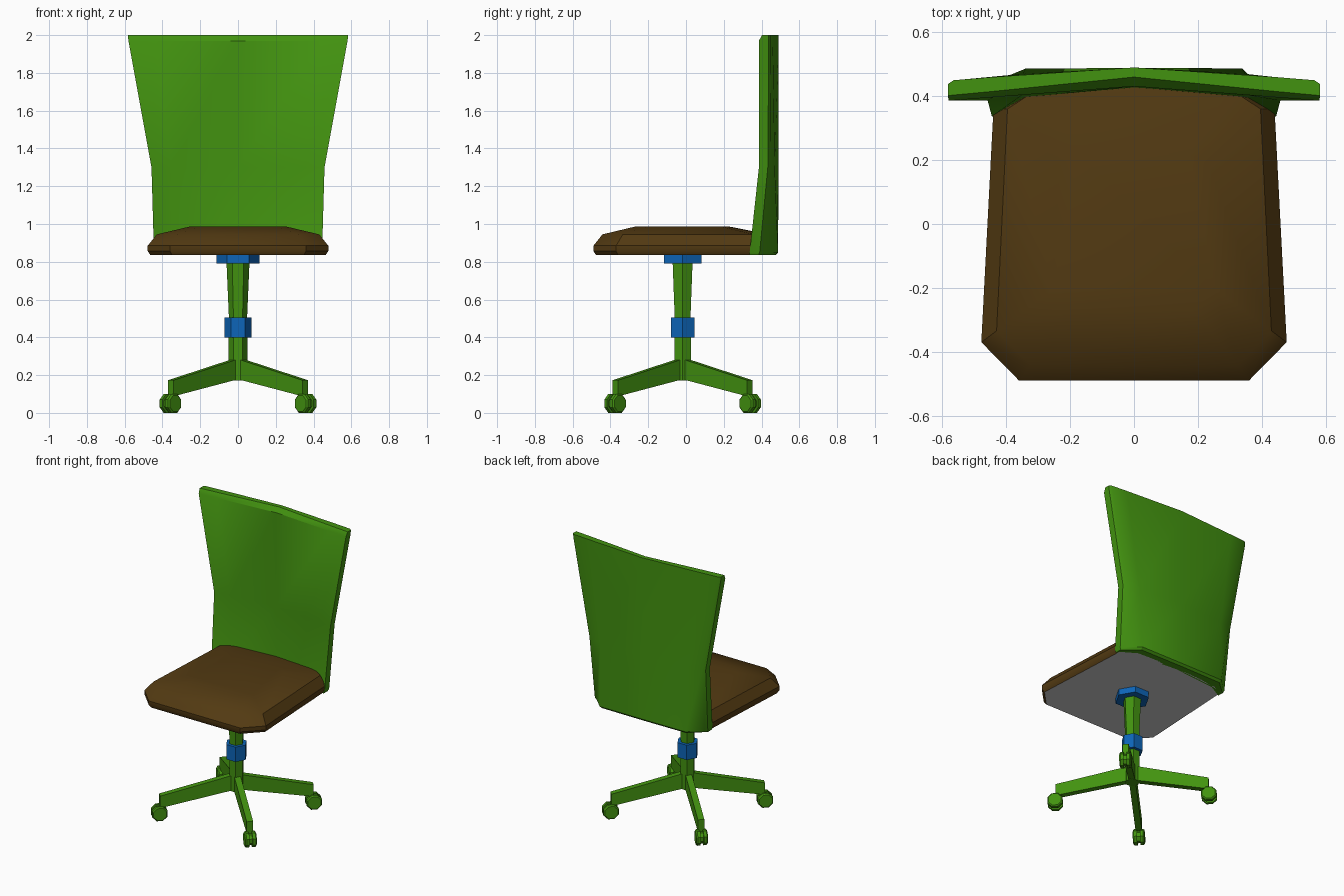
import bpy, math
from mathutils import Matrix, Vector

if "Cube" in bpy.data.objects:
    bpy.data.objects.remove(bpy.data.objects["Cube"])

CY = -0.018  # column axis offset in y


def material(name, rgb):
    m = bpy.data.materials.new(name)
    m.diffuse_color = (*rgb, 1)
    m.use_nodes = True
    m.node_tree.nodes["Principled BSDF"].inputs["Base Color"].default_value = m.diffuse_color
    return m


GREEN = material("green", (0.055, 0.29, 0.005))
BROWN = material("brown", (0.085, 0.042, 0.006))
BLUE = material("blue", (0.004, 0.13, 0.48))


def loft(name, rings, mat=None, matrix=None, smooth=None, cap_start=True):
    """Skin a list of equal-length rings and cap the ends."""
    n = len(rings[0])
    verts = [Vector(p) for r in rings for p in r]
    if matrix:
        verts = [matrix @ v for v in verts]
    faces = [(k * n + i, k * n + (i + 1) % n, (k + 1) * n + (i + 1) % n, (k + 1) * n + i)
             for k in range(len(rings) - 1) for i in range(n)]
    if cap_start:
        faces.append(tuple(reversed(range(n))))
    faces.append(tuple(range((len(rings) - 1) * n, len(rings) * n)))
    me = bpy.data.meshes.new(name)
    me.from_pydata(verts, [], faces)
    if smooth:
        me.polygons.foreach_set("use_smooth", [True] * len(me.polygons))
        me.set_sharp_from_angle(angle=math.radians(smooth))
    if mat:
        me.materials.append(mat)
    ob = bpy.data.objects.new(name, me)
    bpy.context.collection.objects.link(ob)
    return ob


def ngon(r, z, n=6, turn=0.0):
    return [(r * math.cos(turn + math.tau * i / n), r * math.sin(turn + math.tau * i / n), z)
            for i in range(n)]


# Seat: cushion rings follow one outline, the rear stays tucked in the backrest
half = [(0.36, -0.49), (0.478, -0.37), (0.44, 0.36), (0.33, 0.425), (0, 0.44)]
outline = half + [(-x, y) for x, y in reversed(half[:-1])]


def seat_ring(z, s):
    return [(x * s, -0.015 + (y + 0.015) * (s if y < 0 or s < 0.6 else 1), z) for x, y in outline]


levels = [(0.835, 0.97), (0.857, 1), (0.885, 1), (0.945, 0.9), (0.987, 0.53)]
loft("seat", [seat_ring(z, s) for z, s in levels], BROWN, smooth=35, cap_start=False)

# Grey underside of the seat
me = bpy.data.meshes.new("seat_underside")
me.from_pydata(seat_ring(0.835, 0.97), [], [tuple(reversed(range(len(outline))))])
bpy.context.collection.objects.link(bpy.data.objects.new("seat_underside", me))


# Backrest: curved panel lofted upward
def back_ring(z, w, fe, fm, fc, be, bm, bc):
    """Front / back depth at edge, mid and centre for half width w."""
    right = [(0.76 * w, fm), (w, fe), (w, be - 0.012), (w - 0.018, be), (0.76 * w, bm)]
    left = [(-x, y) for x, y in reversed(right)]
    return [(x, y, z) for x, y in [(0, fc)] + right + [(0, bc)] + left]


loft("backrest", [
    back_ring(0.835, 0.438, 0.337, 0.395, 0.425, 0.395, 0.472, 0.475),
    back_ring(0.850, 0.445, 0.337, 0.397, 0.427, 0.402, 0.487, 0.488),
    back_ring(1.300, 0.458, 0.386, 0.405, 0.430, 0.445, 0.470, 0.489),
    back_ring(1.970, 0.580, 0.386, 0.397, 0.431, 0.450, 0.460, 0.490),
    back_ring(2.000, 0.583, 0.402, 0.415, 0.460, 0.450, 0.460, 0.490),
], GREEN, smooth=30)

# Central column, all hexagonal
at = Matrix.Translation((0, CY, 0))
for name, z0, r0, z1, r1, mat in [
        ("lower_column", 0.172, 0.050, 0.41, 0.050, GREEN),
        ("height_collar", 0.40, 0.072, 0.505, 0.072, BLUE),
        ("upper_column", 0.50, 0.048, 0.80, 0.061, GREEN),
        ("seat_mount", 0.792, 0.115, 0.836, 0.115, BLUE)]:
    loft(name, [ngon(r0, z0), ngon(r1, z1)], mat, at)

# Four diagonal legs with twin casters
profile = [(0.02, 0.178), (0.503, 0.088), (0.503, 0.173), (0.02, 0.285)]
for i in range(4):
    place = at @ Matrix.Rotation(math.radians(45 + 90 * i), 4, "Z")
    loft(f"leg_{i + 1}", [[(x, y, z) for x, z in profile] for y in (0.021, -0.021)], GREEN, place)
    axle = place @ Matrix.Translation((0.506, 0, 0.05)) @ Matrix.Rotation(math.pi / 2, 4, "X")
    t = math.pi / 8
    for side, z0 in (("a", -0.038), ("b", 0.010)):
        z1 = z0 + 0.028
        outer, inner = (0.046, 0.054) if z0 < 0 else (0.054, 0.046)
        mid = z0 + 0.008 if z0 < 0 else z1 - 0.008
        rings = [ngon(outer, z0, 8, t), ngon(0.054, mid, 8, t), ngon(inner, z1, 8, t)]
        loft(f"caster_wheel_{i + 1}{side}", rings, GREEN, axle)
    loft(f"caster_hub_{i + 1}", [ngon(0.04, -0.012, 8, t), ngon(0.04, 0.012, 8, t)], GREEN, axle)
